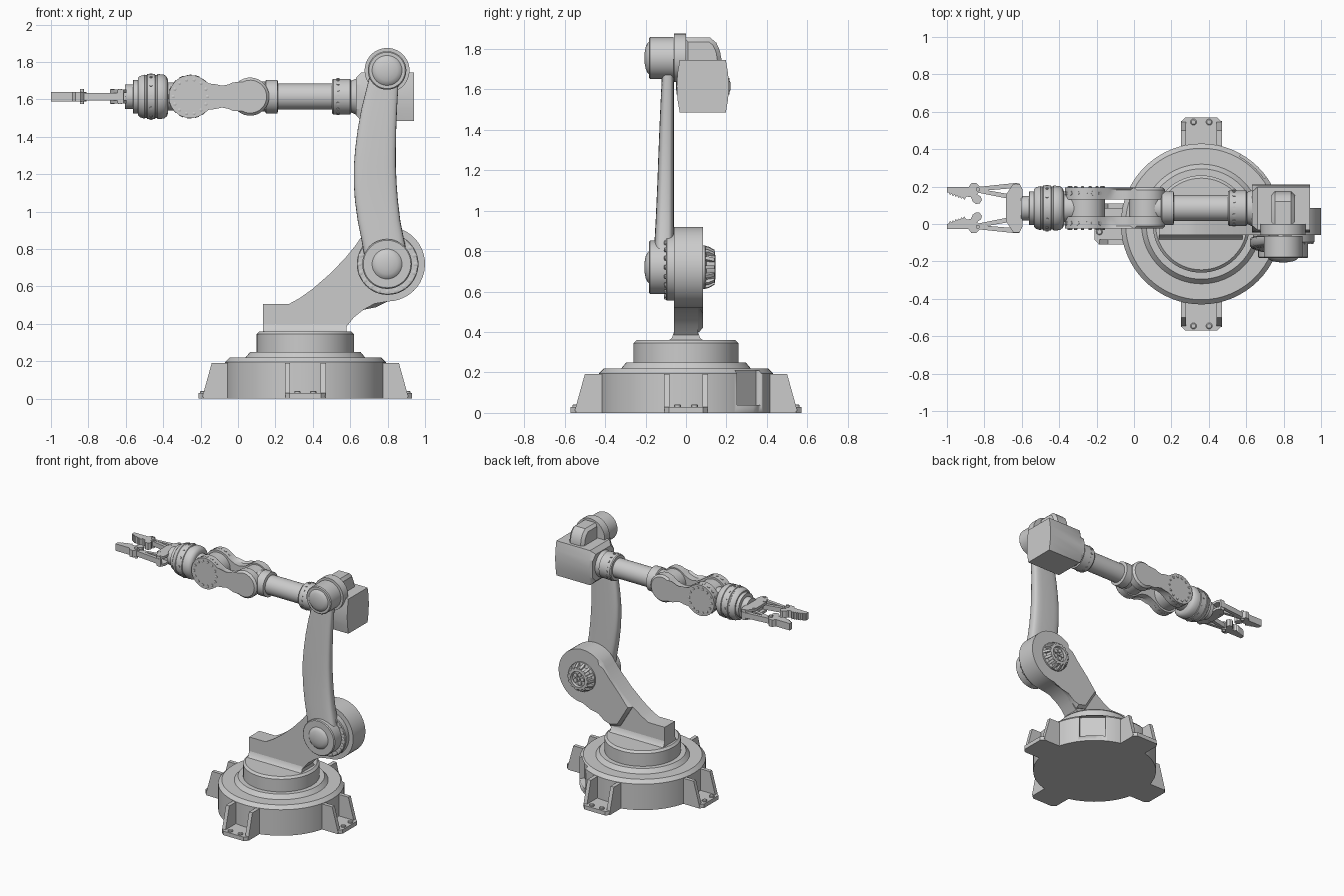
import bpy, bmesh, math
from mathutils import Vector, Matrix

if "Cube" in bpy.data.objects:
    bpy.data.objects.remove(bpy.data.objects["Cube"])

PLANES = {'xz': lambda u, v, w: (u, w, v), 'xy': lambda u, v, w: (u, v, w), 'yz': lambda u, v, w: (w, u, v)}


def finish(name, bm, angle=35):
    bmesh.ops.recalc_face_normals(bm, faces=bm.faces[:])
    me = bpy.data.meshes.new(name)
    bm.to_mesh(me)
    bm.free()
    ob = bpy.data.objects.new(name, me)
    bpy.context.collection.objects.link(ob)
    bpy.ops.object.select_all(action='DESELECT')
    ob.select_set(True)
    bpy.context.view_layer.objects.active = ob
    bpy.ops.object.shade_smooth_by_angle(angle=math.radians(angle))
    return ob


def add_lathe(bm, pts, origin, axis, seg=48):
    """Revolve (radius, height) pairs around an axis, closing both ends."""
    q = Vector(axis).to_track_quat('Z', 'Y')
    o = Vector(origin)
    rings = []
    for r, h in pts:
        if r == 0:
            rings.append([bm.verts.new(o + q @ Vector((0, 0, h)))])
        else:
            rings.append([bm.verts.new(o + q @ Vector((r * math.cos(t), r * math.sin(t), h)))
                          for t in (2 * math.pi * i / seg for i in range(seg))])
    for a, b in zip(rings, rings[1:]):
        for i in range(seg):
            j = (i + 1) % seg
            bm.faces.new([a[i], a[j], b[0]] if len(b) == 1 else [a[i], a[j], b[j], b[i]])
    for ring in (rings[0], rings[-1]):
        if len(ring) > 1:
            bm.faces.new(ring)


def add_prism(bm, pts, plane, a, b, bevel_a=0, bevel_b=0):
    """Extrude an outline from a to b, optionally chamfering either rim."""
    f = PLANES[plane]
    lo = [bm.verts.new(f(u, v, a)) for u, v in pts]
    hi = [bm.verts.new(f(u, v, b)) for u, v in pts]
    n = len(pts)
    caps = [bm.faces.new(lo), bm.faces.new(hi[::-1])]
    for i in range(n):
        bm.faces.new([lo[i], hi[i], hi[(i + 1) % n], lo[(i + 1) % n]])
    for cap, w in zip(caps, (bevel_a, bevel_b)):
        if w:
            bmesh.ops.bevel(bm, geom=cap.edges[:], offset=w, segments=1, profile=0.5, affect='EDGES')


def add_bolts(bm, centre, axis, ring, r, h, n, a0=0, a1=360):
    q = Vector(axis).to_track_quat('Z', 'Y')
    for i in range(n):
        t = math.radians(a0 + (a1 - a0) * i / n)
        p = Vector(centre) + q @ Vector((ring * math.cos(t), ring * math.sin(t), 0))
        add_lathe(bm, [(r, -0.005), (r, h), (r * .6, h + .002)], p, axis, 10)


def lathe(name, pts, origin, axis, seg=48):
    bm = bmesh.new()
    add_lathe(bm, pts, origin, axis, seg)
    return finish(name, bm)


def prism(name, *args, **kw):
    bm = bmesh.new()
    add_prism(bm, *args, **kw)
    return finish(name, bm)


def arc(cx, cy, r, a0, a1, n):
    return [(cx + r * math.cos(math.radians(a0 + (a1 - a0) * i / n)),
             cy + r * math.sin(math.radians(a0 + (a1 - a0) * i / n))) for i in range(n + 1)]


BX = 0.36                      # base axis
SX, SZ, EZ = 0.80, 0.72, 1.755  # shoulder and elbow pivots
AY, AZ = 0.085, 1.615          # forearm axis

# base drum with a connector pocket
base = lathe('base_drum', [(.43, 0), (.43, .195), (.405, .22), (.32, .22), (.295, .25), (.25, .25)], (BX, 0, 0), (0, 0, 1), 64)
cutter = prism('pocket_cutter', [(.385, -.09), (.6, -.09), (.6, .09), (.385, .09)], 'xy', .04, .21)
cutter.matrix_world = Matrix.Translation((BX, 0, 0)) @ Matrix.Rotation(math.radians(48), 4, 'Z')
cutter.hide_render = True
cutter.display_type = 'WIRE'
mod = base.modifiers.new('pocket', 'BOOLEAN')
mod.operation, mod.object = 'DIFFERENCE', cutter
lathe('turntable', [(.26, .24), (.26, .345), (.245, .36)], (BX, 0, 0), (0, 0, 1), 64)

# four gusseted feet
for k in range(4):
    bm = bmesh.new()
    add_prism(bm, [(.38, -.11), (.545, -.11), (.57, -.085), (.57, .085), (.545, .11), (.38, .11)], 'xy', 0, .03)
    for s in (-1, 1):
        add_prism(bm, [(.40, .01), (.55, .01), (.545, .03), (.50, .192), (.40, .192)], 'xz', s * .11, s * .082)
        add_lathe(bm, [(.017, .025), (.017, .038), (.012, .042)], (.545, s * .042, 0), (0, 0, 1), 12)
    bm.transform(Matrix.Translation((BX, 0, 0)) @ Matrix.Rotation(k * math.pi / 2, 4, 'Z'))
    finish(f'foot_{k + 1}', bm)

# shoulder bracket: block on the turntable sweeping up to a disc
curve_low = [(.58, .385), (.62, .435), (.67, .475), (.73, .508)]
curve_top = [(.63, .822), (.58, .76), (.50, .675), (.40, .588), (.33, .538), (.27, .505)]
disc = arc(SX, SZ, .2, -90, 138, 26)
prism('shoulder_bracket', [(.135, .355), (.58, .355)] + curve_low + disc + curve_top + [(.135, .505)], 'xz', -.06, .06)
prism('shoulder_rear_rib', [(.50, .42), (.58, .40)] + curve_low[1:] + disc + curve_top[:4], 'xz', .05, .085, bevel_b=.02)
prism('bracket_plinth', [(-.09, .355), (.09, .355), (.07, .37), (.06, .40), (-.06, .40), (-.07, .37)], 'yz', .135, .58)

# shoulder joint front ring and bolts
bm = bmesh.new()
add_lathe(bm, [(.165, -.01), (.165, .035), (.16, .04)], (SX, -.06, SZ), (0, -1, 0))
add_bolts(bm, (SX, -.10, SZ), (0, -1, 0), .149, .012, .006, 20)
finish('shoulder_bolt_ring', bm)

# shoulder rear hub: finned ring with small discs inside
bm = bmesh.new()
add_lathe(bm, [(.108, -.01), (.108, .012), (.085, .018), (.077, .06), (.058, .062), (.054, .045), (0, .045)], (SX, .083, SZ), (0, 1, 0))
add_bolts(bm, (SX, .128, SZ), (0, 1, 0), .032, .015, .01, 5)
add_bolts(bm, (SX, .128, SZ), (0, 1, 0), 0, .011, .01, 1)
for k in range(14):
    fin = bmesh.new()
    add_prism(fin, [(.07, .09), (.106, .09), (.104, .11), (.086, .142), (.07, .142)], 'xy', -.009, .009)
    fin.transform(Matrix.Translation((SX, 0, SZ)) @ Matrix.Rotation(k * math.tau / 14, 4, 'Y'))
    tmp = bpy.data.meshes.new('fin')
    fin.to_mesh(tmp)
    fin.free()
    bm.from_mesh(tmp)
    bpy.data.meshes.remove(tmp)
finish('shoulder_rear_hub', bm)

# upper arm: lofted rounded sections (z, left, right, front)
bm = bmesh.new()
rings = []
for z, x0, x1, yf in [(.74, .68, .91, -.16), (.86, .658, .886, -.155), (.95, .64, .868, -.15), (1.06, .625, .855, -.145),
                      (1.15, .619, .848, -.141), (1.24, .619, .844, -.138), (1.34, .627, .844, -.134), (1.44, .64, .846, -.13),
                      (1.55, .66, .85, -.125), (1.65, .685, .856, -.12), (1.75, .71, .86, -.115)]:
    yb, row = -.06, []
    for i in range(28):
        c, s = math.cos(math.tau * i / 28), math.sin(math.tau * i / 28)
        px, py = (math.copysign(abs(v) ** .55, v) for v in (c, s))
        row.append(bm.verts.new(((x0 + x1) / 2 + px * (x1 - x0) / 2, (yf + yb) / 2 + py * (yb - yf) / 2, z)))
    rings.append(row)
for a, b in zip(rings, rings[1:]):
    for i in range(28):
        bm.faces.new([a[i], a[(i + 1) % 28], b[(i + 1) % 28], b[i]])
bm.faces.new(rings[0])
bm.faces.new(rings[-1])
finish('upper_arm', bm, 50)

# domed joint caps at both ends of the upper arm
for name, r, z, h in (('shoulder_cap', .133, SZ, .085), ('elbow_cap', .103, EZ, .12)):
    lathe(name, [(r, 0), (r, h - .006), (r - .006, h), (.08, h), (.071, h + .009), (.055, h + .016), (.03, h + .021), (0, h + .023)],
          (SX - .003, -.183 + h, z), (0, -1, 0))
lathe('elbow_flange', [(.12, 0), (.12, .06)], (SX - .003, 0, EZ), (0, -1, 0))

# elbow neck curving down into the forearm housing
bm = bmesh.new()
add_prism(bm, [(-.01, 1.70), (.17, 1.70), (.175, 1.75), (.168, 1.79), (.15, 1.83), (.12, 1.855), (-.01, 1.855)], 'yz', .735, .86, .02, .02)
finish('elbow_neck', bm)
side = [(.197, 1.485), (.208, 1.55), (.212, 1.615), (.208, 1.68), (.197, 1.745)]
housing = side + [(.166 - y, z) for y, z in side[::-1]]
prism('forearm_housing', housing, 'yz', .63, .94, bevel_a=.03)

# forearm sleeve, shaft and collars along the arm axis
X = (-1, 0, 0)
bm = bmesh.new()
add_lathe(bm, [(.10, -.64), (.085, -.605), (.095, -.60), (.095, -.51), (.09, -.503), (.07, -.503)], (0, AY, AZ), X)
for i in range(16):
    t = math.tau * i / 16
    d = Vector((0, math.cos(t), math.sin(t)))
    add_lathe(bm, [(.009, 0), (.009, .006)], Vector((.535, AY, AZ)) + d * .093, d, 8)
finish('forearm_sleeve', bm)
lathe('forearm_shaft', [(.07, -.52), (.07, -.19)], (0, AY, AZ), X)
lathe('forearm_collar', [(.075, -.215), (.09, -.21), (.09, -.15), (.08, -.145), (.08, -.10)], (0, AY, AZ), X)

# wrist fork: two dumbbell plates with hubs between
LX, RX = -.255, .065
waist = [(-.155, .07), (-.125, .053), (-.085, .044), (-.045, .052), (-.02, .064)]
top = arc(LX, 0, .115, 180, 50, 14) + waist + arc(RX, 0, .102, 130, 0, 12)
outline = [(x, AZ + z) for x, z in top] + [(x, AZ - z) for x, z in top[-2:0:-1]]
for s, name in ((-1, 'front'), (1, 'rear')):
    bm = bmesh.new()
    add_prism(bm, outline, 'xz', AY + s * .045, AY + s * .11, bevel_b=.014)
    add_bolts(bm, (LX, AY + s * .109, AZ), (0, s, 0), .092, .009, .006, 14)
    for i in range(13):
        t = math.radians(50 + 260 * i / 12)
        d = Vector((math.cos(t), 0, math.sin(t)))
        add_lathe(bm, [(.012, 0), (.012, .004)], Vector((LX, AY + s * .08, AZ)) + d * .113, d, 8)
    finish(f'wrist_fork_{name}', bm)
for name, x, r in (('fork_root_hub', RX, .092), ('fork_pivot_hub', LX, .10)):
    lathe(name, [(r, -.06), (r, .06)], (x, AY, AZ), (0, 1, 0))
lathe('wrist_neck', [(.075, .30), (.075, .40)], (0, AY, AZ), X)

# wrist barrel, stepped flange and bolts
bm = bmesh.new()
add_lathe(bm, [(.09, .375), (.105, .38), (.117, .395), (.12, .42), (.12, .43), (.115, .433), (.115, .442), (.12, .445), (.12, .485), (.115, .488),
               (.115, .497), (.118, .50), (.11, .525), (.10, .535), (.09, .535), (.09, .56), (.066, .562), (.066, .605)], (0, AY, AZ), X)
for i in range(12):
    t = math.tau * i / 12
    d = Vector((0, math.cos(t), math.sin(t)))
    add_lathe(bm, [(.008, 0), (.008, .006)], Vector((-.465, AY, AZ)) + d * .118, d, 8)
finish('wrist_barrel', bm)

# gripper palm: two plates around a core
palm = [(-.597, .10), (-.612, .13), (-.645, .13), (-.685, .07)]
palm = [(x, AY + y) for x, y in palm] + [(x, AY - y) for x, y in palm[::-1]]
for name, a, b in (('palm_bottom', 1.578, 1.596), ('palm_top', 1.634, 1.652)):
    prism(name, palm, 'xy', a, b)
prism('palm_core', [(-.59, AY - .06), (-.59, AY + .06), (-.66, AY + .05), (-.66, AY - .05)], 'xy', 1.59, 1.64)

# mirrored fingers with toothed jaws and twin link bars
teeth = []
for i in range(6):
    x, y = -.99 + i * .015, .082 - i * .005
    teeth += [(x, y), (x + .007, y - .013)]
jaw = [(-1.0, .112), (-1.0, .085)] + teeth + [(-.895, .062), (-.872, .058), (-.862, .035), (-.845, .022), (-.825, .025), (-.813, .042),
                                              (-.818, .06), (-.84, .075), (-.81, .095), (-.825, .115), (-.842, .133), (-.87, .133), (-.885, .112)]
outer_bar = [(-.845, .09), (-.625, .108), (-.61, .118), (-.612, .132), (-.635, .134), (-.835, .113)]
inner_bar = [(-.845, .085), (-.68, .052), (-.66, .055), (-.658, .07), (-.675, .076), (-.83, .103)]
for s, name in ((1, 'rear'), (-1, 'front')):
    bm = bmesh.new()
    for pts, h in ((jaw, .026), (outer_bar, .02), (inner_bar, .018)):
        add_prism(bm, [(x, AY + s * y) for x, y in pts], 'xy', AZ - h, AZ + h)
    for x, y in ((-.835, .10), (-.63, .12), (-.67, .064)):
        add_lathe(bm, [(.011, -.04), (.011, .04)], (x, AY + s * y, AZ), (0, 0, 1), 12)
    finish(f'finger_{name}', bm, 20)
